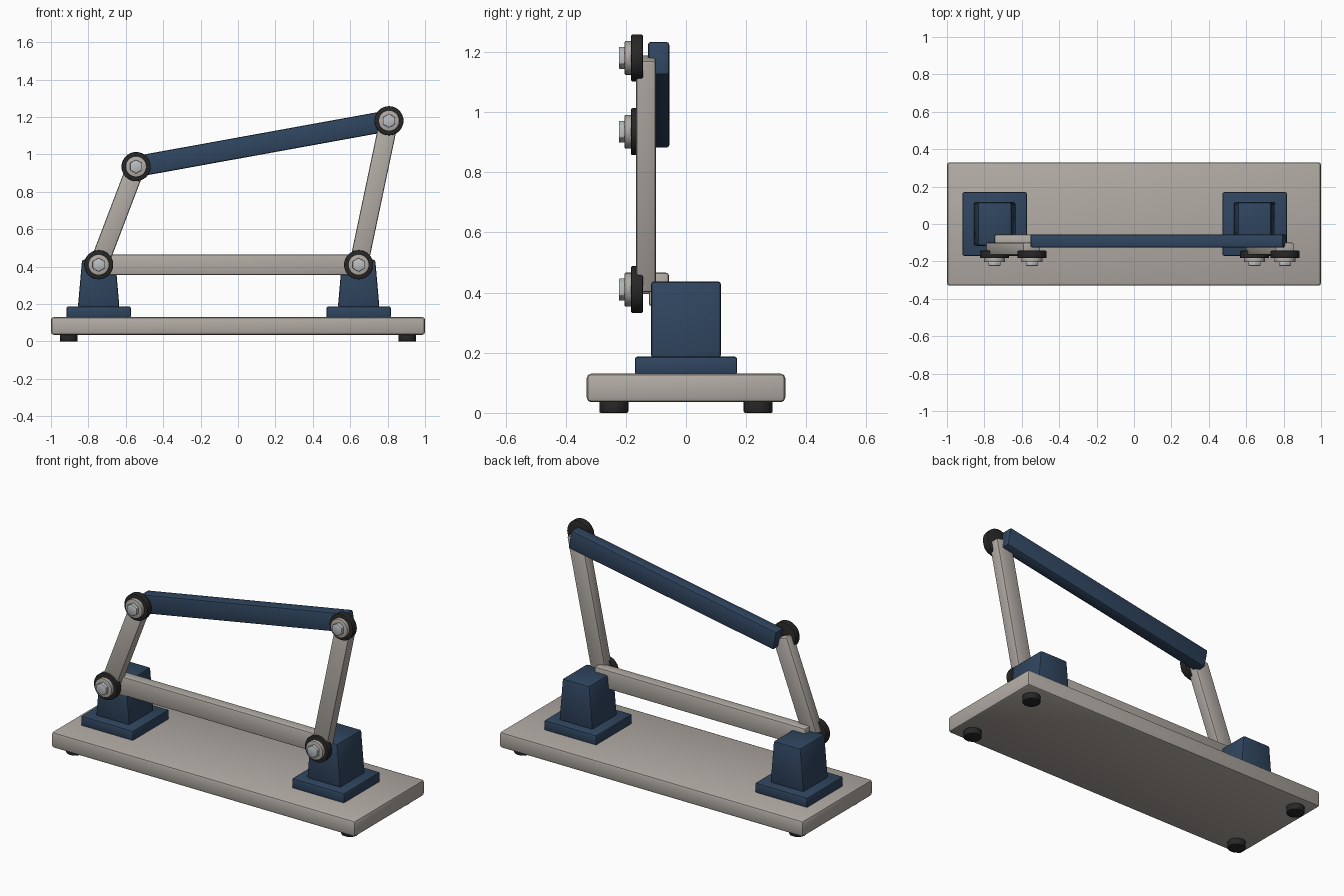
import bpy
import math
from mathutils import Vector

cube = bpy.data.objects.get("Cube")
if cube:
    bpy.data.objects.remove(cube, do_unlink=True)


def material(name, rgb):
    m = bpy.data.materials.new(name)
    m.use_nodes = True
    m.diffuse_color = (*rgb, 1)
    bsdf = m.node_tree.nodes["Principled BSDF"]
    bsdf.inputs["Base Color"].default_value = (*rgb, 1)
    bsdf.inputs["Roughness"].default_value = 0.6
    return m


BEIGE = material("warm_grey", (0.44, 0.405, 0.37))
BLUE = material("navy_blue", (0.029, 0.06, 0.115))
BLACK = material("black_rubber", (0.02, 0.02, 0.02))
STEEL = material("light_steel", (0.50, 0.53, 0.55))


def finish(obj, name, mat, bevel, segments=2):
    """Name, colour and round the edges of a part."""
    obj.name = obj.data.name = name
    obj.data.materials.append(mat)
    bpy.ops.object.transform_apply(location=False, rotation=True, scale=True)
    if bevel:
        mod = obj.modifiers.new("rounded_edges", "BEVEL")
        mod.width = bevel
        mod.segments = segments
        mod.limit_method = "ANGLE"
        bpy.ops.object.modifier_apply(modifier=mod.name)
    bpy.ops.object.shade_smooth_by_angle(angle=math.radians(35))
    return obj


def box(name, centre, size, mat, bevel, tilt=0, top_scale=1):
    bpy.ops.mesh.primitive_cube_add(size=1, location=centre)
    obj = bpy.context.object
    for v in obj.data.vertices:
        if v.co.z > 0:
            v.co.x *= top_scale
    obj.scale = size
    obj.rotation_euler.y = -tilt
    return finish(obj, name, mat, bevel)


def cylinder(name, centre, radius, depth, mat, bevel, sides=32, facing_front=True):
    bpy.ops.mesh.primitive_cylinder_add(vertices=sides, radius=radius, depth=depth,
                                        location=centre)
    obj = bpy.context.object
    if facing_front:
        obj.rotation_euler.x = math.pi / 2
    return finish(obj, name, mat, bevel)


def link(name, start, end, y, width, thickness, mat):
    """Flat bar running exactly from one pivot to the other."""
    a, b = Vector(start), Vector(end)
    d, mid = b - a, (a + b) / 2
    return box(name, (mid.x, y, mid.y), (d.length, thickness, width), mat, 0.01,
               tilt=math.atan2(d.y, d.x))


# Pivots as (x, z)
pivots = {
    "left_ground": (0.645, 0.41),
    "right_ground": (-0.745, 0.41),
    "left_upper": (0.807, 1.18),
    "right_upper": (-0.545, 0.935),
}

# Base plate and feet
box("base_plate", (0, 0, 0.083), (2, 0.66, 0.095), BEIGE, 0.015)
for x, side in ((0.905, "left"), (-0.905, "right")):
    for y, end in ((-0.24, "front"), (0.24, "back")):
        cylinder(f"foot_{end}_{side}", (x, y, 0.022), 0.048, 0.044, BLACK, 0.005,
                 facing_front=False)

# Pedestals under the ground pivots
for side in ("left", "right"):
    x = pivots[f"{side}_ground"][0]
    box(f"{side}_pedestal_flange", (x, 0, 0.157), (0.344, 0.34, 0.06), BLUE, 0.008)
    box(f"{side}_pedestal_tower", (x, 0, 0.31), (0.222, 0.233, 0.254), BLUE, 0.01,
        top_scale=0.8)

# Four linkage bars
link("ground_link", pivots["right_ground"], pivots["left_ground"], -0.09, 0.112, 0.067, BEIGE)
link("coupler_link", pivots["right_upper"], pivots["left_upper"], -0.091, 0.112, 0.071, BLUE)
for side in ("left", "right"):
    link(f"{side}_crank", pivots[f"{side}_ground"], pivots[f"{side}_upper"],
         -0.133, 0.1, 0.067, BEIGE)

# Pivot joints: rubber disc, washer and hexagonal bolt head
for name, (x, z) in pivots.items():
    cylinder(f"{name}_disc", (x, -0.163, z), 0.078, 0.04, BLACK, 0.005)
    cylinder(f"{name}_washer", (x, -0.192, z), 0.056, 0.024, BEIGE, 0.003)
    cylinder(f"{name}_bolt", (x, -0.212, z), 0.037, 0.023, STEEL, 0.003, sides=6)
